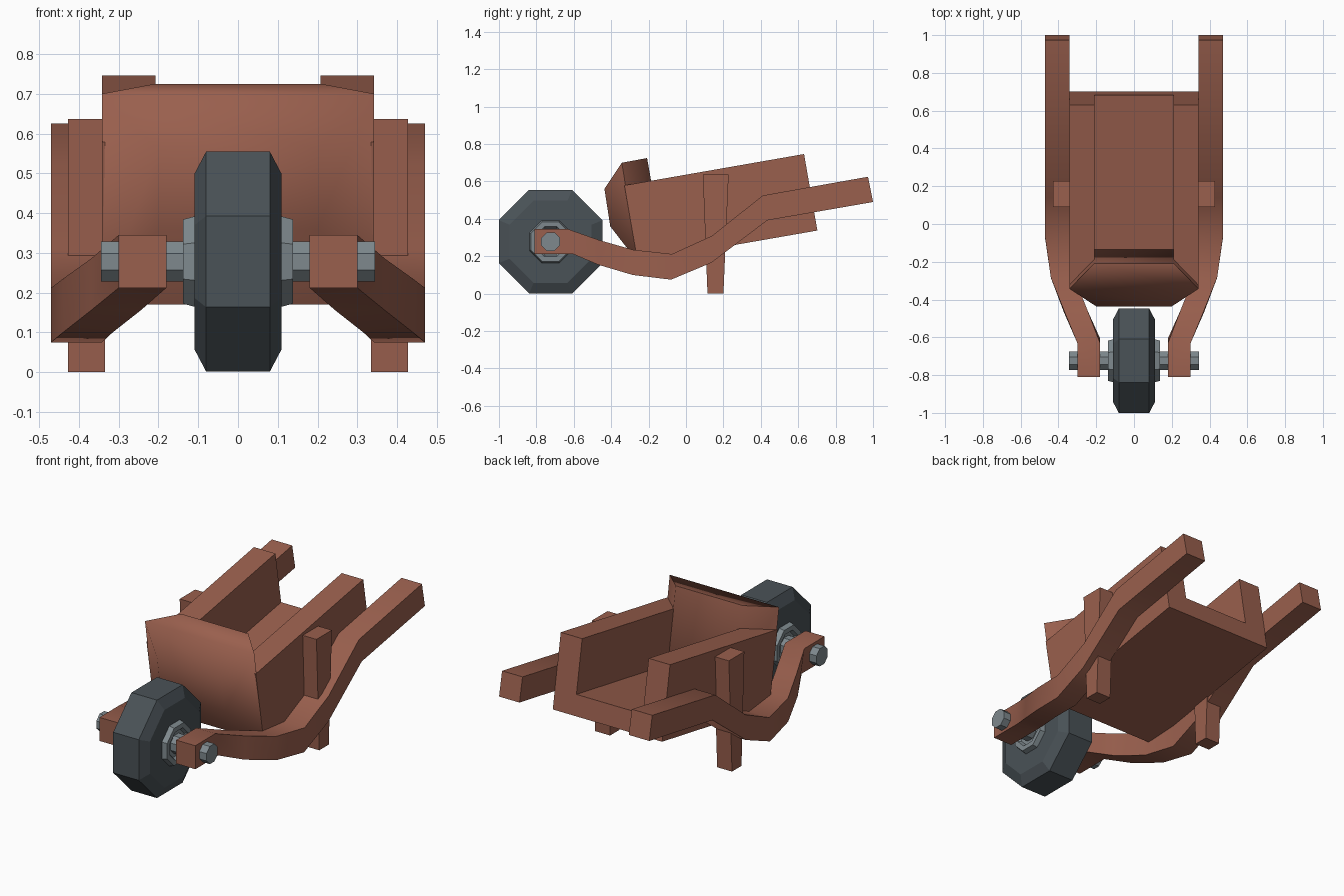
import bpy, bmesh, math

if "Cube" in bpy.data.objects:
    bpy.data.objects.remove(bpy.data.objects["Cube"])


def material(name, rgb):
    m = bpy.data.materials.new(name)
    m.diffuse_color = (*rgb, 1)
    m.use_nodes = True
    m.node_tree.nodes["Principled BSDF"].inputs["Base Color"].default_value = m.diffuse_color
    return m


WOOD = material("brown wood", (0.32, 0.115, 0.075))
RUBBER = material("dark rubber", (0.068, 0.084, 0.095))
METAL = material("grey metal", (0.21, 0.25, 0.27))


def loft(name, rings, mat, smooth=None, closed=False):
    """Skin a row of equal-length rings; cap both ends unless closed."""
    bm = bmesh.new()
    vs = [[bm.verts.new(p) for p in r] for r in rings]
    n = len(vs[0])
    pairs = list(zip(vs, vs[1:])) + ([(vs[-1], vs[0])] if closed else [])
    for a, b in pairs:
        for i in range(n):
            j = (i + 1) % n
            bm.faces.new((a[i], a[j], b[j], b[i]))
    if not closed:
        bm.faces.new(vs[0])
        bm.faces.new(vs[-1])
    bmesh.ops.recalc_face_normals(bm, faces=bm.faces)
    me = bpy.data.meshes.new(name)
    bm.to_mesh(me)
    bm.free()
    me.materials.append(mat)
    ob = bpy.data.objects.new(name, me)
    bpy.context.collection.objects.link(ob)
    if smooth:
        bpy.ops.object.select_all(action='DESELECT')
        ob.select_set(True)
        bpy.context.view_layer.objects.active = ob
        bpy.ops.object.shade_smooth_by_angle(angle=math.radians(smooth))
    return ob


def octagon_turn(name, profile, mat):
    """Eight-sided lathe about the wheel axis; profile is (x, flat radius)."""
    c = math.cos(math.pi / 8)
    rings = [[(x, -0.724 + r / c * math.cos((k + .5) * math.pi / 4),
               0.278 + r / c * math.sin((k + .5) * math.pi / 4)) for k in range(8)]
             for x, r in profile]
    return loft(name, rings, mat)


# Wheel, hub and axle
octagon_turn("tyre", [(-.11, .22), (-.08, .277), (.08, .277), (.11, .22)], RUBBER)
half_hub = [(.12, .07), (.138, .08), (.138, .106), (.105, .115)]
octagon_turn("hub", [(-x, r) for x, r in half_hub] + half_hub[::-1], METAL)
octagon_turn("axle", [(-.345, .05), (.345, .05)], METAL)

# Side arms: inner x, outer x, top y, top z, bottom y, bottom z
ARM = [(.18, .30, -.81, .345, -.81, .212),
       (.18, .30, -.63, .345, -.605, .212),
       (.245, .37, -.46, .285, -.47, .155),
       (.315, .44, -.285, .235, -.285, .10),
       (.342, .47, -.075, .212, -.08, .075),
       (.342, .47, .14, .31, .135, .165),
       (.342, .47, .41, .525, .435, .392),
       (.342, .47, .973, .625, 1.0, .49)]
for side, s in (("left", -1), ("right", 1)):
    loft(side + "_arm", [[(s * a, yt, zt), (s * b, yt, zt), (s * b, yb, zb), (s * a, yb, zb)]
                         for a, b, yt, zt, yb, zb in ARM], WOOD, smooth=35)
    # Tapered support leg
    loft(side + "_leg", [[(s * .335, y0, z), (s * .428, y0, z), (s * .428, y1, z), (s * .335, y1, z)]
                         for z, y0, y1 in ((0, .115, .2), (.637, .09, .228))], WOOD)

# Tilted U-shaped tub, open at the rear
U = [(-.342, 0), (.342, 0), (.342, .415), (.208, .415), (.208, .115),
     (-.208, .115), (-.208, .415), (-.342, .415)]
t = math.radians(9.9)


def tilt(x, u, w):
    return (x, -.258 + u * math.cos(t) - w * math.sin(t),
            .17 + u * math.sin(t) + w * math.cos(t))


loft("tub", [[tilt(x, u, w) for x, w in U] for u in (0, .975)], WOOD)


def panel(x, yt, zt, yb, zb):
    return [(-x, yt, zt), (x, yt, zt), (x, yb, zb), (-x, yb, zb)]


# Front board with bulging face, narrowing towards the inside
loft("front_board", [panel(.21, -.208, .725, -.13, .28),
                     panel(.342, -.343, .70, -.258, .17),
                     panel(.2, -.436, .56, -.405, .36)], WOOD, smooth=60)
